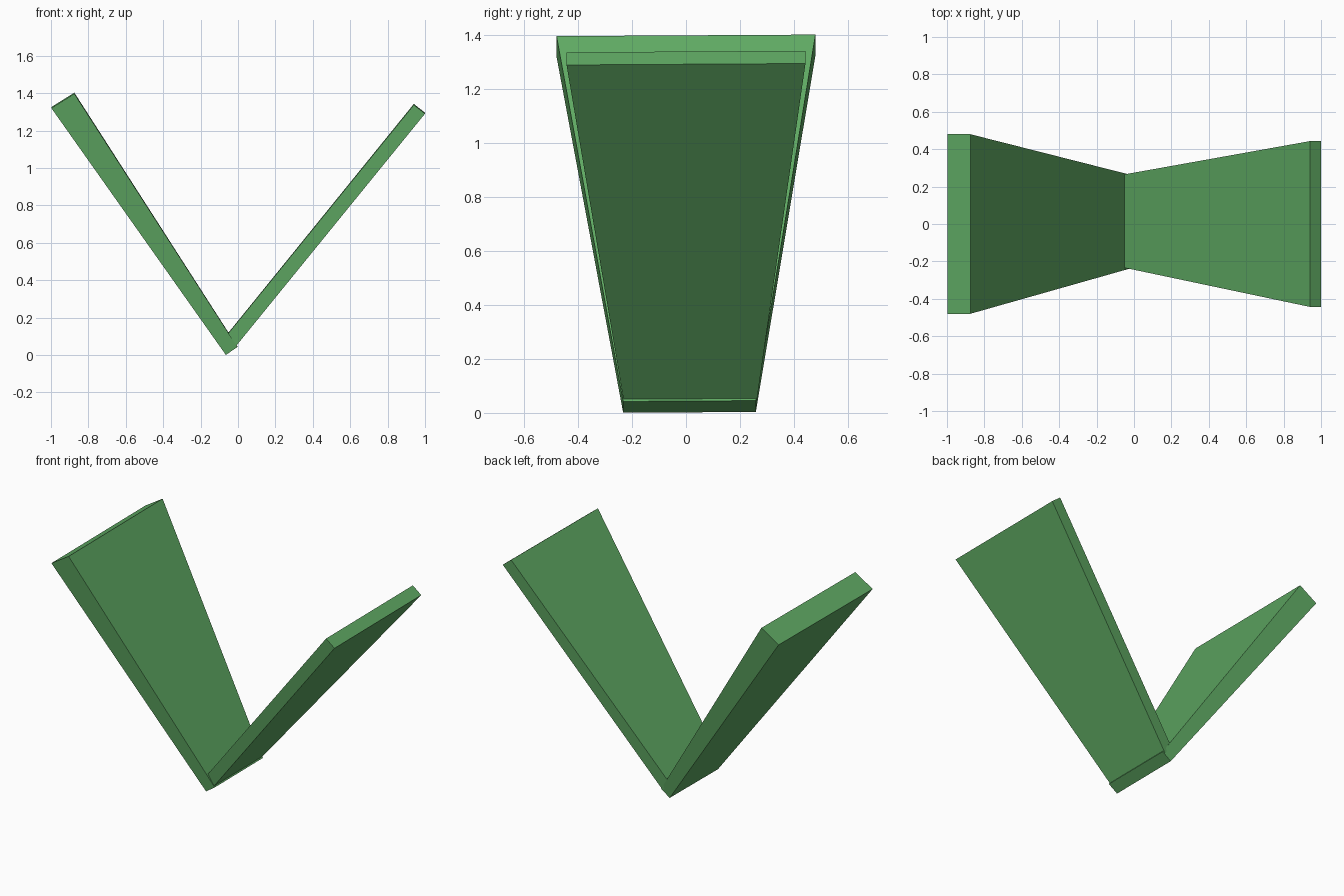
import bpy, bmesh

if "Cube" in bpy.data.objects:
    bpy.data.objects.remove(bpy.data.objects["Cube"])

# One flat green for the whole model
green = bpy.data.materials.new("leaf green")
green.diffuse_color = (0.115, 0.40, 0.125, 1)
green.use_nodes = True
green.node_tree.nodes["Principled BSDF"].inputs["Base Color"].default_value = green.diffuse_color

TILT = 0.006  # slight lift toward the back


def tapered_panel(name, bottom, top, bottom_y, top_y):
    """Slab between two end edges; each edge is two (x, z) points."""
    bm = bmesh.new()
    rings = []
    for edge, (y0, y1) in ((bottom, bottom_y), (top, top_y)):
        (xa, za), (xb, zb) = edge
        corners = [(xa, y0, za), (xb, y0, zb), (xb, y1, zb), (xa, y1, za)]
        rings.append([bm.verts.new((x, y, z + TILT * y)) for x, y, z in corners])
    for ring in rings:
        bm.faces.new(ring)
    low, high = rings
    for i in range(4):
        j = (i + 1) % 4
        bm.faces.new((low[i], low[j], high[j], high[i]))
    bmesh.ops.recalc_face_normals(bm, faces=bm.faces)
    mesh = bpy.data.meshes.new(name)
    bm.to_mesh(mesh)
    bm.free()
    mesh.materials.append(green)
    obj = bpy.data.objects.new(name, mesh)
    bpy.context.collection.objects.link(obj)
    return obj


# Thick left panel, widening and thickening upward
tapered_panel("left_panel",
              bottom=((-0.065, 0.002), (-0.003, 0.044)),
              top=((-0.998, 1.323), (-0.875, 1.40)),
              bottom_y=(-0.233, 0.259), top_y=(-0.48, 0.48))

# Thinner right panel, its foot sunk into the left panel
tapered_panel("right_panel",
              bottom=((-0.07, 0.095), (-0.018, 0.04)),
              top=((0.94, 1.34), (1.0, 1.293)),
              bottom_y=(-0.23, 0.262), top_y=(-0.443, 0.443))
